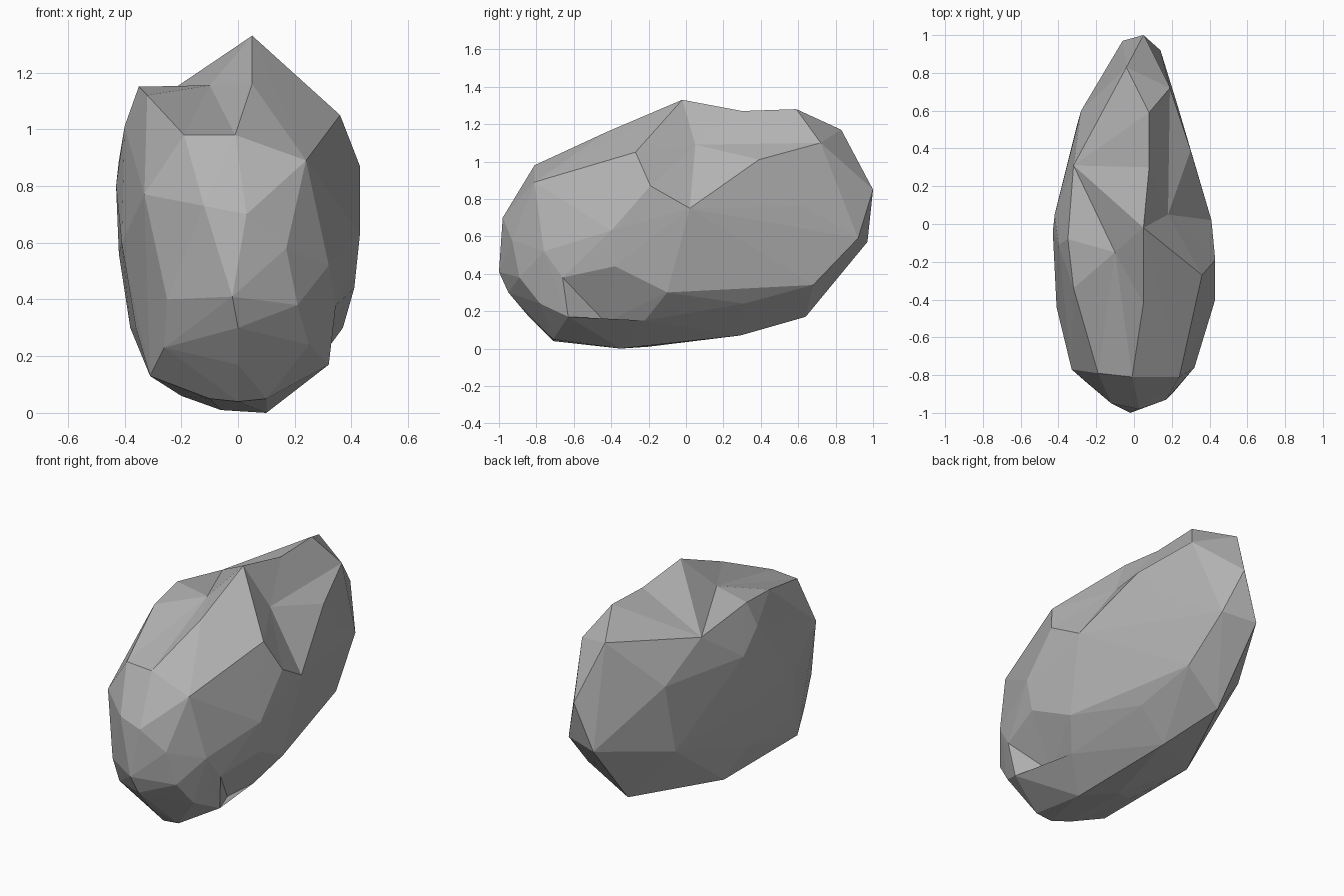
import bpy
import bmesh

# Remove the default object
default_cube = bpy.data.objects.get("Cube")
if default_cube:
    bpy.data.objects.remove(default_cube, do_unlink=True)


def make_material(name, colour):
    """One plain matte colour for viewport and render."""
    material = bpy.data.materials.new(name)
    material.use_nodes = True
    material.diffuse_color = colour
    shader = next(node for node in material.node_tree.nodes
                  if node.type == "BSDF_PRINCIPLED")
    shader.inputs["Base Color"].default_value = colour
    shader.inputs["Roughness"].default_value = 1
    return material


def nick(bm, corners, start, end, point):
    """Split the edge between two corners and move the split to the point."""
    edge = bm.edges.get((corners[start], corners[end]))
    if edge:
        new_vert = bmesh.utils.edge_split(edge, corners[start], .5)[1]
        new_vert.co = point
        corners[point] = new_vert


def chip(bm, corners, rim, point):
    """Merge the facets inside the rim and fan them from the point."""
    rim_verts = [corners[key] for key in rim if key in corners]
    touched = [face for face in bm.faces
               if all(vert in rim_verts for vert in face.verts)]
    if len(touched) > 1:
        touched = bmesh.ops.dissolve_faces(bm, faces=touched)["region"]
    for vert in bmesh.ops.poke(bm, faces=touched)["verts"]:
        vert.co = point
        corners[point] = vert


def build_stone(name, corner_groups, nicks, chips, material):
    """Wrap the corners in flat facets, then knock the chips out."""
    bm = bmesh.new()
    corners = {}
    for group in corner_groups:
        for corner in group:
            corners[corner] = bm.verts.new(corner)
    bmesh.ops.convex_hull(bm, input=list(bm.verts))
    corners = {key: vert for key, vert in corners.items() if vert.link_faces}
    loose = [vert for vert in bm.verts if not vert.link_faces]
    bmesh.ops.delete(bm, geom=loose, context="VERTS")
    for start, end, point in nicks:
        nick(bm, corners, start, end, point)
    for rim, point in chips:
        chip(bm, corners, rim, point)
    bmesh.ops.triangulate(bm, faces=list(bm.faces))
    bmesh.ops.recalc_face_normals(bm, faces=list(bm.faces))
    mesh = bpy.data.meshes.new(name)
    bm.to_mesh(mesh)
    bm.free()
    mesh.materials.append(material)
    stone = bpy.data.objects.new(name, mesh)
    bpy.context.scene.collection.objects.link(stone)
    return stone


# Ridge running over the top from front to back
brow = (-.01, -.81, .98)
ridge_front = (.05, -.42, 1.16)
peak = (.05, -.02, 1.33)
ridge_back = (.08, .59, 1.28)
tail_top = (-.04, .83, 1.17)
crest = [brow, ridge_front, peak, ridge_back, tail_top]

# Blunt rounded front end
brow_right = (-.19, -.79, .98)
nose = [brow_right, (.24, -.81, .89), (.03, -.98, .7), (-.12, -.95, .73),
        (.17, -.93, .58), (-.02, -1, .41), (.21, -.89, .38), (0, -.95, .3),
        (-.25, -.84, .4), (-.26, -.76, .23), (0, -.84, .17),
        (.25, -.78, .24), (.32, -.76, .52)]

# Flank on the +x side
shoulder = (.36, -.27, 1.05)
shoulder_low = (.43, -.19, .87)
side_mid = (.41, .02, .75)
side_back = (.3, .39, 1.01)
tail_shoulder = (.19, .72, 1.1)
tail_side = (.23, .63, .76)
tail_low = (.18, .68, .34)
notch_front = (.345, -.66, .38)
notch_top = (.41, -.38, .44)
notch_back = (.37, -.1, .3)
notch_heel = (.26, -.22, .15)
notch_toe = (.32, -.63, .17)
left_flank = [shoulder, shoulder_low, side_mid, side_back, tail_shoulder,
              tail_side, tail_low, notch_front, notch_top, notch_back,
              notch_heel, notch_toe, (.43, -.4, .63), (.21, .31, .24)]

# Flank on the -x side, with a raised lip near the top
lip = (-.35, -.08, 1.15)
lip_front = (-.32, -.34, 1.12)
lip_low = (-.42, .05, .89)
flank_back = (-.28, .6, .88)
right_flank = [lip, lip_front, lip_low, flank_back, (-.4, -.11, 1.01),
               (-.43, -.04, .8), (-.42, 0, .56), (-.41, -.44, .6),
               (-.33, -.77, .77), (-.36, -.5, .3), (-.38, -.04, .3),
               (-.3, .53, .47), (-.31, -.62, .13), (-.31, .08, .13)]

# Narrow wedge at the back
tail = [(.05, 1, .85), (.14, .92, .59), (-.06, .97, .57), (-.06, .64, .17)]

# Shallow underside
belly = [(.1, -.35, 0), (-.06, -.2, .01), (.1, -.71, .05), (0, -.71, .04),
         (-.1, -.66, .05), (-.2, -.28, .06), (.03, .29, .07)]

# Dip in the ridge behind the peak
saddle = (.08, .3, 1.27)
dips = [(peak, ridge_back, saddle)]

# Broken hollows: behind the lip, in front of it, behind the shoulder,
# along the rear flank and low on the front flank
ledge = (-.32, .31, 1.08)
hollows = [
    ([peak, lip, lip_low, flank_back, tail_top, ridge_back, saddle], ledge),
    ([peak, ledge, lip, lip_front, brow_right, brow, ridge_front],
     (-.1, -.15, 1.155)),
    ([peak, shoulder, shoulder_low, side_mid, side_back, tail_shoulder,
      ridge_back, saddle], (.18, .05, 1.09)),
    ([side_mid, side_back, tail_side, tail_low, notch_back],
     (.31, .23, .52)),
    ([notch_front, notch_top, notch_back, notch_heel, notch_toe],
     (.23, -.43, .14)),
]

stone_grey = make_material("stone grey", (.45, .45, .45, 1))
build_stone("boulder",
            [crest, nose, left_flank, right_flank, tail, belly],
            dips, hollows, stone_grey)
